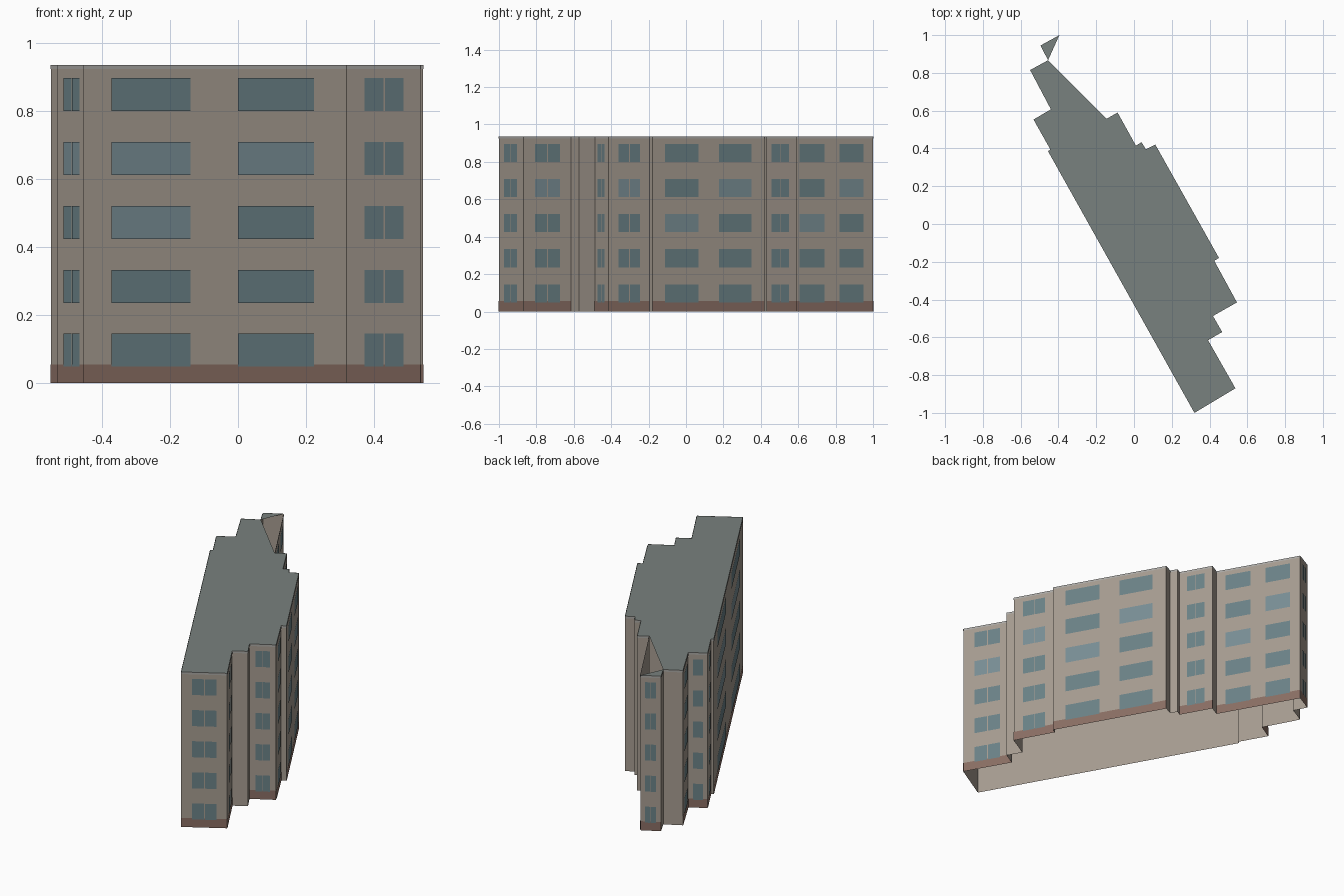
import bpy
from mathutils import Vector

if "Cube" in bpy.data.objects:
    bpy.data.objects.remove(bpy.data.objects["Cube"])

HEIGHT, FLOORS, STEP = 0.936, 5, 0.188
WIN_Z, WIN_H = 0.048, 0.097

# Footprint, counter-clockwise, starting at the far corner
PLAN = [(-.395, 1), (-.495, .945), (-.455, .867), (-.55, .815), (-.44, .607),
        (-.532, .553), (-.443, .395), (-.455, .385), (.32, -1), (.537, -.87),
        (.392, -.615), (.467, -.572), (.418, -.487), (.545, -.415), (.425, -.195),
        (.45, -.18), (.113, .42), (.063, .395), (.04, .433), (.01, .415),
        (-.087, .59), (-.145, .557)]
# One letter per wall: p = paired sash, b = two broad windows, . = blank
KINDS = "p..ppp.bpp..pp.b...p.b"
SPANS = {"p": [(.235, .495), (.515, .765)], "b": [(.11, .41), (.59, .88)], ".": []}
# Paler panes: wall -> {(window, floor)}
PALE = {5: {(0, 3), (1, 3)}, 7: {(0, 3), (1, 3), (0, 2)}, 9: {(0, 3), (1, 3)},
        15: {(0, 2), (1, 3)}, 13: {(0, 3), (1, 3)}, 21: {(0, 2), (1, 3)}}


def material(name, rgb):
    m = bpy.data.materials.new(name)
    m.diffuse_color = (*rgb, 1)
    m.use_nodes = True
    m.node_tree.nodes["Principled BSDF"].inputs["Base Color"].default_value = m.diffuse_color
    return m


def mesh_object(name, faces, mat):
    """Object from a list of faces, each a list of points."""
    verts, polys = [], []
    for f in faces:
        polys.append(range(len(verts), len(verts) + len(f)))
        verts += f
    me = bpy.data.meshes.new(name)
    me.from_pydata(verts, [], [list(p) for p in polys])
    me.materials.append(mat)
    ob = bpy.data.objects.new(name, me)
    bpy.context.collection.objects.link(ob)
    return ob


def panel(i, u0, u1, z0, z1, out=0.0):
    """Rectangle on wall i from fraction u0 to u1, pushed outwards."""
    a, b = Vector(PLAN[i]), Vector(PLAN[(i + 1) % len(PLAN)])
    d = b - a
    n = Vector((d.y, -d.x)).normalized() * out
    p, q = a + d * u0 + n, a + d * u1 + n
    return [(p.x, p.y, z0), (q.x, q.y, z0), (q.x, q.y, z1), (p.x, p.y, z1)]


walls, trim, plinth, glass, pale_glass = [], [], [], [], []
for i, kind in enumerate(KINDS):
    walls.append(panel(i, 0, 1, 0, HEIGHT))
    trim.append(panel(i, 0, 1, HEIGHT - .012, HEIGHT, .0015))
    if kind != ".":
        plinth.append(panel(i, 0, 1, 0, .055, .0015))
    for w, (u0, u1) in enumerate(SPANS[kind]):
        for f in range(FLOORS):
            z = WIN_Z + f * STEP
            target = pale_glass if (w, f) in PALE.get(i, ()) else glass
            target.append(panel(i, u0, u1, z, z + WIN_H, .003))

# Roof: main slab and the small corner piece, with the open wedge between them
top = [(x, y, HEIGHT) for x, y in PLAN]
roof = [top[2:], top[:3]]

roof_mat = material("roof_grey", (.19, .22, .21))
mesh_object("outer_walls", walls, material("wall_beige", (.38, .33, .28)))
mesh_object("roof", roof, roof_mat)
mesh_object("roof_edge_trim", trim, material("trim_grey", (.40, .39, .37)))
mesh_object("plinth", plinth, material("plinth_brown", (.25, .155, .125)))
mesh_object("windows", glass, material("glass", (.145, .22, .24)))
mesh_object("pale_windows", pale_glass, material("pale_glass", (.19, .27, .30)))
